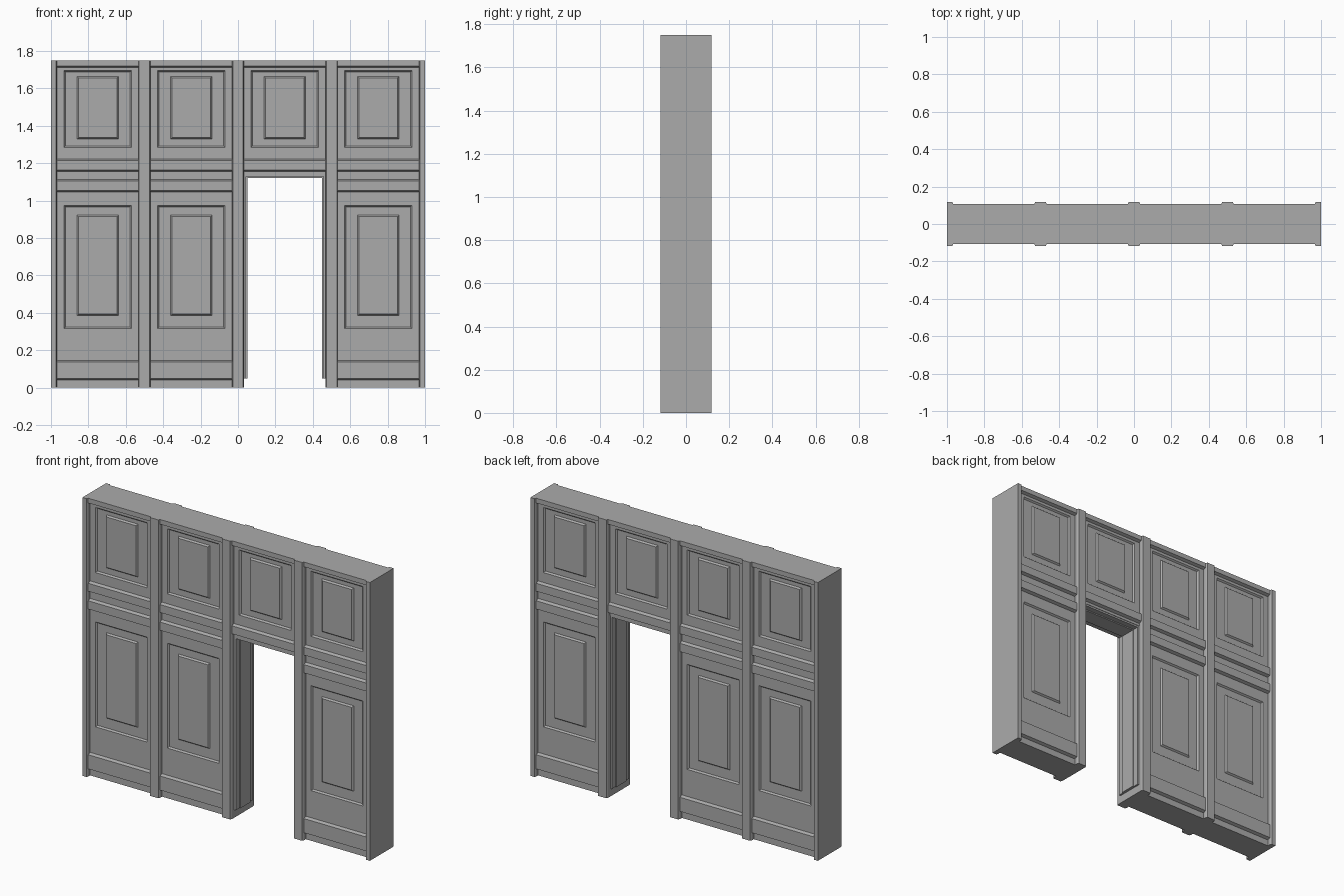
import bpy
import bmesh

default = bpy.data.objects.get("Cube")
if default:
    bpy.data.objects.remove(default, do_unlink=True)

grey = bpy.data.materials.new("plain_grey")
grey.use_nodes = True
COLOUR = (0.41, 0.41, 0.41, 1)
grey.diffuse_color = COLOUR
grey.node_tree.nodes["Principled BSDF"].inputs["Base Color"].default_value = COLOUR

HEIGHT = 1.75
POST_HALF = 0.033      # half width of a post
BAY_HALF = 0.217       # half width of a bay between posts
FIELD, RAIL, POST = 0.088, 0.107, 0.118   # half depths of the wall layers
SLOPE = 0.008          # width of the small bevels
RELIEF = 0.01          # depth of the panel recess
HEADER = 1.14          # underside of the wall over the doorway


def finish(bm, name):
    bmesh.ops.remove_doubles(bm, verts=bm.verts, dist=0.0001)
    bmesh.ops.recalc_face_normals(bm, faces=bm.faces)
    mesh = bpy.data.meshes.new(name)
    bm.to_mesh(mesh)
    bm.free()
    mesh.materials.append(grey)
    obj = bpy.data.objects.new(name, mesh)
    bpy.context.collection.objects.link(obj)


def prism(name, points, offset):
    """Extrude a flat outline of 3D points along an offset."""
    bm = bmesh.new()
    face = bm.faces.new([bm.verts.new(p) for p in points])
    moved = bmesh.ops.extrude_face_region(bm, geom=[face])["geom"]
    bmesh.ops.translate(bm, vec=offset,
                        verts=[v for v in moved if isinstance(v, bmesh.types.BMVert)])
    finish(bm, name)


def rect(bm, cx, half, z0, z1, y):
    return [bm.verts.new((cx + sx * half, y, z))
            for sx, z in ((-1, z0), (1, z0), (1, z1), (-1, z1))]


def panel_field(bm, cx, side, z0, z1, outer, inner):
    """Wall field with a sunk frame and a raised centre panel."""
    low = FIELD - RELIEF
    sizes = [(BAY_HALF, z0, z1, FIELD)]
    for half, (a, b), start, end in ((0.18, outer, FIELD, low), (0.11, inner, low, FIELD)):
        sizes.append((half, a, b, start))
        sizes.append((half - SLOPE, a + SLOPE, b - SLOPE, end))
    rings = [rect(bm, cx, h, a, b, side * y) for h, a, b, y in sizes]
    for r, q in zip(rings, rings[1:]):
        for i in range(4):
            j = (i + 1) % 4
            bm.faces.new((r[i], r[j], q[j], q[i]))
    bm.faces.new(rings[-1])


# Horizontal rails, as bottom and top heights
RAILS = [(0.04, 0.145), (1.045, 1.113), (1.157, 1.223), (1.712, HEIGHT)]
# Panel fields keyed by the height they start at: sunk frame, raised centre
PANELS = {0.145: ((0.315, 0.975), (0.385, 0.922)),
          1.223: ((1.285, 1.695), (1.33, 1.663))}


def wall_profile(bottom):
    pts = [(bottom, FIELD)]
    for a, b in RAILS:
        if a < bottom:
            continue
        pts += [(a, FIELD), (a + SLOPE, RAIL)]
        if b < HEIGHT:
            pts += [(b - SLOPE, RAIL), (b, FIELD)]
        else:
            pts.append((b, RAIL))
    return pts


def wall_bay(name, cx, bottom):
    bm = bmesh.new()
    pts = wall_profile(bottom)
    x0, x1 = cx - BAY_HALF, cx + BAY_HALF
    for side in (-1, 1):
        for (z0, y0), (z1, y1) in zip(pts, pts[1:]):
            if z0 in PANELS and y0 == y1:
                panel_field(bm, cx, side, z0, z1, *PANELS[z0])
            else:
                bm.faces.new([bm.verts.new(p) for p in (
                    (x0, side * y0, z0), (x1, side * y0, z0),
                    (x1, side * y1, z1), (x0, side * y1, z1))])
    # Close the ends, top and underside
    for x in (x0, x1):
        loop = [(x, -y, z) for z, y in pts] + [(x, y, z) for z, y in reversed(pts)]
        bm.faces.new([bm.verts.new(p) for p in loop])
    for z, y in (pts[0], pts[-1]):
        bm.faces.new([bm.verts.new(p) for p in (
            (x0, -y, z), (x1, -y, z), (x1, y, z), (x0, y, z))])
    finish(bm, name)


# Four bays, the third one open as a doorway
DOOR_X = 0.25
for name, cx in (("right_outer_bay", -0.75), ("right_inner_bay", -0.25),
                 ("doorway_header", DOOR_X), ("left_outer_bay", 0.75)):
    wall_bay(name, cx, HEADER if cx == DOOR_X else 0)


# Posts between the bays, with bevelled front and back edges
def post(name, x0, x1, bevel0, bevel1):
    back = RAIL
    plan = [(x0, -back), (x0 + bevel0, -POST), (x1 - bevel1, -POST), (x1, -back),
            (x1, back), (x1 - bevel1, POST), (x0 + bevel0, POST), (x0, back)]
    if not bevel0:
        del plan[7], plan[0]
        plan = [(x0, -POST)] + plan[1:-1] + [(x0, POST)]
    elif not bevel1:
        plan = plan[:2] + [(x1, -POST), (x1, POST)] + plan[6:]
    prism(name, [(x, y, 0) for x, y in plan], (0, 0, HEIGHT))


for name, x in (("right_post", -0.5), ("middle_post", 0), ("left_post", 0.5)):
    post(name, x - POST_HALF, x + POST_HALF, 0.005, 0.005)
post("right_end_post", -1, -1 + POST_HALF, 0, 0.005)
post("left_end_post", 1 - POST_HALF, 1, 0.005, 0)


# Stepped lining around the doorway
def door_lining(name, thickness, half_depth):
    w, foot = BAY_HALF, 0.05
    inner = w - thickness
    outline = [(-w, foot), (-inner, foot), (-inner, HEADER - thickness),
               (inner, HEADER - thickness), (inner, foot), (w, foot),
               (w, HEADER), (-w, HEADER)]
    prism(name, [(DOOR_X + x, -half_depth, z) for x, z in outline], (0, 2 * half_depth, 0))


door_lining("door_lining", 0.011, 0.085)
door_lining("door_stop", 0.018, 0.05)
